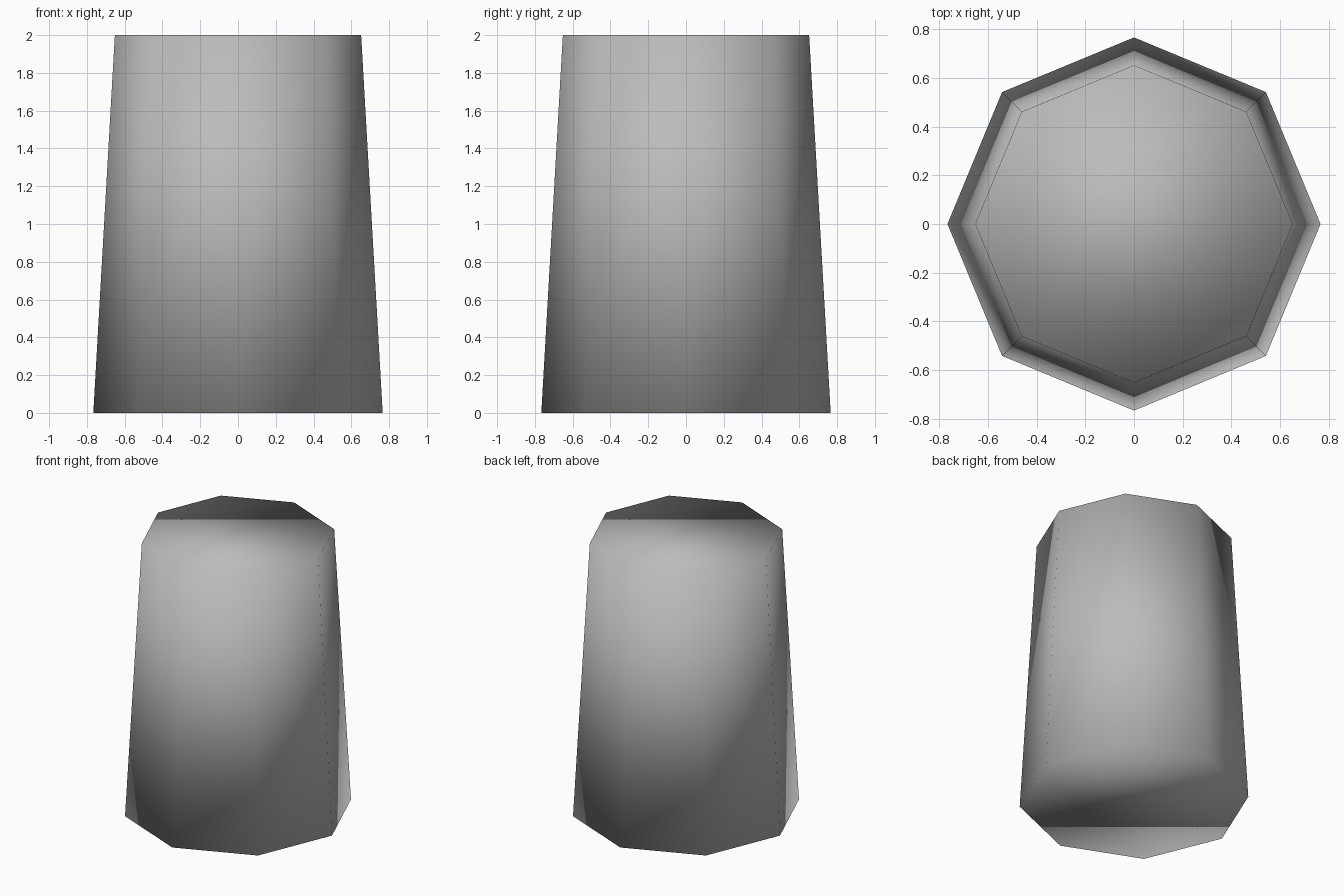
import bpy

if "Cube" in bpy.data.objects:
    bpy.data.objects.remove(bpy.data.objects["Cube"])

# Single flat colour
grey = bpy.data.materials.new("plain grey")
grey.diffuse_color = (0.5, 0.5, 0.49, 1.0)
grey.use_nodes = True
grey.node_tree.nodes["Principled BSDF"].inputs["Base Color"].default_value = grey.diffuse_color

# Tapered eight-sided block, corners on the x and y axes, fully smooth shaded
bpy.ops.mesh.primitive_cone_add(
    vertices=8, radius1=0.766, radius2=0.652, depth=2.0,
    end_fill_type='NGON', location=(0, 0, 1))
block = bpy.context.object
block.name = "tapered_block"
block.data.materials.append(grey)
bpy.ops.object.shade_smooth()
